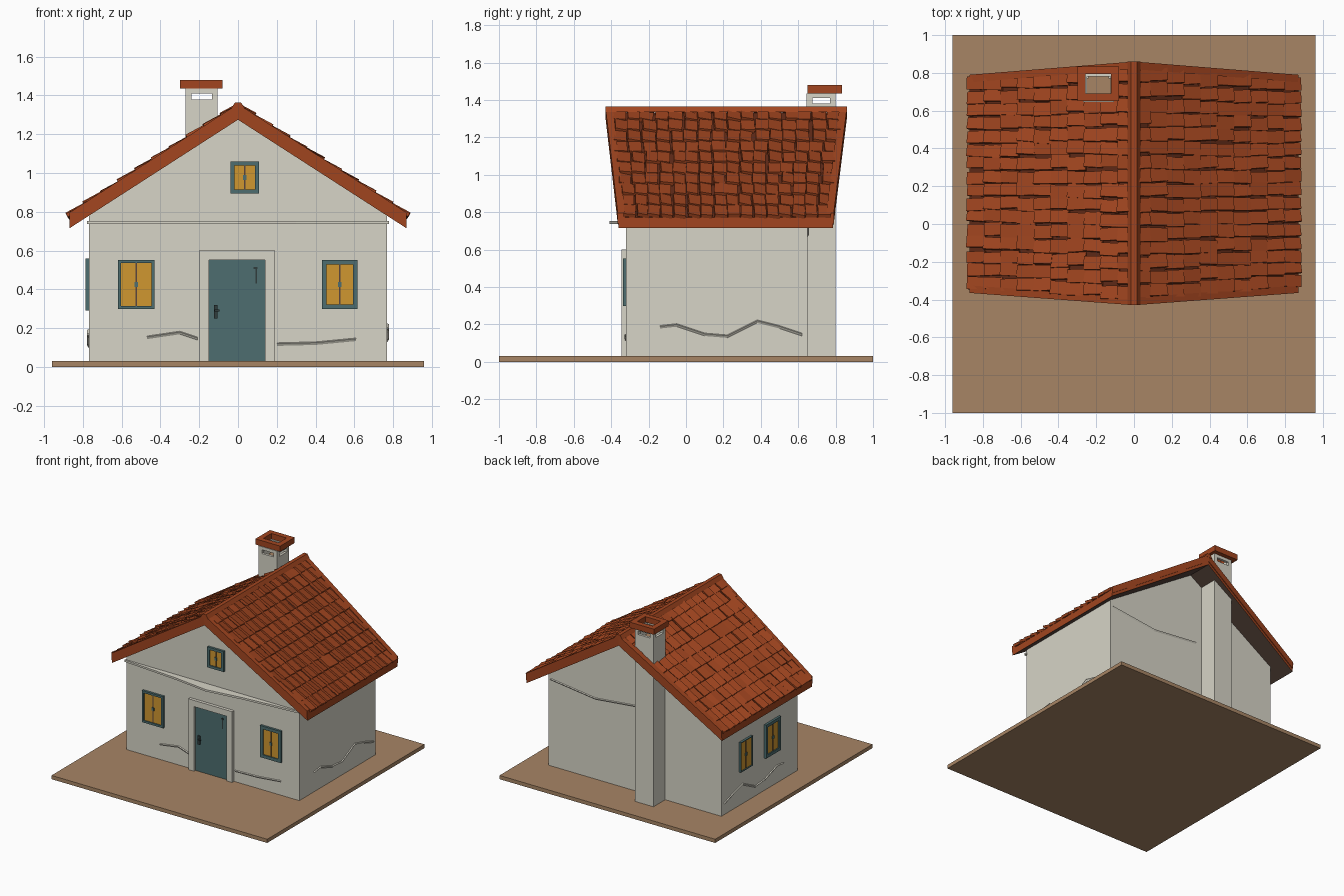
import bpy, bmesh, math, random
from mathutils import Matrix, Vector

if "Cube" in bpy.data.objects:
    bpy.data.objects.remove(bpy.data.objects["Cube"])
random.seed(4)

def mat(name, c):
    m = bpy.data.materials.new(name)
    m.diffuse_color = (*c, 1)
    m.use_nodes = True
    m.node_tree.nodes["Principled BSDF"].inputs["Base Color"].default_value = m.diffuse_color
    return m

PLASTER = mat("plaster", (0.68, 0.66, 0.57))
RUST = mat("rust_tile", (0.36, 0.06, 0.014))
DARK_RUST = mat("dark_rust", (0.12, 0.024, 0.009))
BROWN = mat("dark_brown", (0.10, 0.06, 0.045))
TEAL = mat("teal", (0.075, 0.155, 0.16))
AMBER = mat("amber", (0.63, 0.31, 0.03))
TAN = mat("tan", (0.39, 0.235, 0.13))
BLACK = mat("iron", (0.03, 0.045, 0.045))

def finish(name, bm, *mats):
    bmesh.ops.recalc_face_normals(bm, faces=bm.faces)
    me = bpy.data.meshes.new(name)
    bm.to_mesh(me)
    bm.free()
    for m in mats:
        me.materials.append(m)
    ob = bpy.data.objects.new(name, me)
    bpy.context.collection.objects.link(ob)
    return ob

def add_box(bm, x0, x1, y0, y1, z0, z1):
    M = Matrix.Translation(((x0+x1)/2, (y0+y1)/2, (z0+z1)/2)) @ Matrix.Diagonal((x1-x0, y1-y0, z1-z0, 1))
    bmesh.ops.create_cube(bm, size=1, matrix=M)

def boxes(name, m, *bs):
    bm = bmesh.new()
    for b in bs:
        add_box(bm, *b)
    return finish(name, bm, m)

def prism(name, m, pts, vec):
    bm = bmesh.new()
    f = bm.faces.new([bm.verts.new(p) for p in pts])
    r = bmesh.ops.extrude_face_region(bm, geom=[f])
    bmesh.ops.translate(bm, vec=vec, verts=[v for v in r["geom"] if isinstance(v, bmesh.types.BMVert)])
    return finish(name, bm, m)

# ground plate and gabled body
boxes("base_plate", TAN, (-0.96, 0.96, -1, 1, 0, 0.03))
prism("house_walls", PLASTER, [(-.77, -.32, .03), (.77, -.32, .03), (.77, -.32, .79),
      (0, -.32, 1.3), (-.77, -.32, .79)], (0, .97, 0))
# thin bowed ledge under the front gable
prism("gable_ledge", PLASTER, [(-.78, -.31, .737), (-.78, -.33, .737), (-.3, -.37, .737), (0, -.41, .737),
      (.3, -.37, .737), (.78, -.33, .737), (.78, -.31, .737)], (0, 0, .015))

# roof: slabs with dark underside, raised barge edges, tilted tiles
def zt(x, off=0):
    return 1.36 - .644*x - off

def roof_strip(name, s, ridge, eave, top, bot, mats):
    bm = bmesh.new()
    v = []
    for x, ys in ((0, ridge), (.87, eave)):
        for y in ys:
            for off in (top, bot):
                v.append(bm.verts.new((s*x, y, zt(x, off))))
    for q in ((0, 2, 6, 4), (1, 3, 7, 5), (0, 1, 3, 2), (4, 5, 7, 6), (0, 1, 5, 4), (2, 3, 7, 6)):
        f = bm.faces.new([v[i] for i in q])
    bmesh.ops.recalc_face_normals(bm, faces=bm.faces)
    for f in bm.faces:
        if len(mats) > 1:
            f.material_index = 1 if f.normal.z > .5 else 2 if f.normal.z < -.5 else 0
    return finish(name, bm, *mats)

ROWS, COLS = 10, 16
for s, side in ((-1, "left"), (1, "right")):
    roof_strip(side + "_roof_slab", s, (-.425, .855), (-.36, .785), .028, .085, (RUST, DARK_RUST, BROWN))
    roof_strip(side + "_front_barge", s, (-.43, -.39), (-.365, -.325), .004, .06, (RUST,))
    roof_strip(side + "_back_barge", s, (.82, .86), (.75, .79), .004, .06, (RUST,))
    d = Vector((s, 0, -.644)).normalized()
    n = Vector((s*.644, 0, 1)).normalized()
    bm = bmesh.new()
    for r in range(ROWS):
        t = (r + .5) / ROWS
        y0, y1 = -.40 + .06*t, .83 - .06*t
        w = (y1 - y0) / COLS
        for c in range(COLS):
            y = y0 + (c + .5 + (random.random() - .5)*.25) * w
            p = Vector((s*.885*t, y, zt(.885*t))) - n*(.016 + random.uniform(-.004, .004))
            R = Matrix((d, n.cross(d), n)).transposed().to_4x4()
            M = (Matrix.Translation(p) @ R
                 @ Matrix.Rotation(random.uniform(-.05, .05), 4, 'Z')
                 @ Matrix.Rotation(-s*random.uniform(.02, .26), 4, 'X')
                 @ Matrix.Rotation(-.08, 4, 'Y')
                 @ Matrix.Diagonal((.11, w*random.uniform(.86, 1.0), .02, 1)))
            bmesh.ops.create_cube(bm, size=1, matrix=M)
    finish(side + "_roof_tiles", bm, RUST)
prism("ridge_cap", RUST, [(-.035, -.43, 1.335), (.035, -.43, 1.335), (.015, -.43, 1.365), (-.015, -.43, 1.365)],
      (0, 1.29, 0))

# chimney: shaft, slotted hollow top, ring cap
X0, X1, Y0, Y1 = -.27, -.105, .645, .80
boxes("chimney_shaft", PLASTER, (X0, X1, Y0, Y1, .03, 1.33))
boxes("chimney_flue_floor", TAN, (X0+.02, X1-.02, Y0+.02, Y1-.02, 1.33, 1.335))

def ring(x0, x1, y0, y1, z0, z1, t):
    return [(x0, x1, y0, y0+t, z0, z1), (x0, x1, y1-t, y1, z0, z1),
            (x0, x0+t, y0+t, y1-t, z0, z1), (x1-t, x1, y0+t, y1-t, z0, z1)]

posts = [(a, a+.03, b, b+.03, 1.38, 1.41) for a in (X0, X1-.03) for b in (Y0, Y1-.03)]
boxes("chimney_top", PLASTER, *ring(X0, X1, Y0, Y1, 1.33, 1.38, .02), *posts,
      *ring(X0, X1, Y0, Y1, 1.41, 1.435, .02))
boxes("chimney_cap", RUST, *ring(-.30, -.08, .65, .835, 1.435, 1.48, .042))

# door with plaster surround
boxes("door_surround", PLASTER, (-.20, -.15, -.345, -.31, .03, .60), (.14, .19, -.345, -.31, .03, .60),
      (-.15, .14, -.345, -.31, .55, .60))
boxes("door", TEAL, (-.15, .14, -.327, -.31, .03, .55))
boxes("door_handle", BLACK, (-.125, -.105, -.336, -.326, .25, .32), (-.12, -.095, -.345, -.335, .285, .295))
boxes("door_hinge", BLACK, (.08, .10, -.331, -.326, .505, .515), (.09, .097, -.331, -.326, .43, .51))

# windows: built around the origin facing -y, then placed on a wall
def window(name, w, h, M, t=.028, dep=.018):
    parts = [("frame", TEAL, ring2(w, h, t, dep)),
             ("pane", AMBER, [(-w/2+t, w/2-t, -.009, 0, -h/2+t, h/2-t)]),
             ("mullion", BROWN, [(-.003, .003, -.012, -.008, -h/2+t, h/2-t)]),
             ("latch", TEAL, [(-.01, .01, -.016, -.008, -.012, .012)])]
    for pn, m, bs in parts:
        boxes(name + "_" + pn, m, *bs).matrix_world = M

def ring2(w, h, t, dep):
    return [(-w/2, w/2, -dep, 0, h/2-t, h/2), (-w/2, w/2, -dep, 0, -h/2, -h/2+t),
            (-w/2, -w/2+t, -dep, 0, -h/2+t, h/2-t), (w/2-t, w/2, -dep, 0, -h/2+t, h/2-t)]

T = Matrix.Translation
LEFT = Matrix.Rotation(-math.pi/2, 4, 'Z')
window("front_left_window", .19, .255, T((-.525, -.32, .425)), t=.017)
window("front_right_window", .185, .255, T((.525, -.32, .425)), t=.025)
window("gable_window", .145, .165, T((.035, -.32, .977)), t=.02)
window("side_window_front", .19, .27, T((-.77, .01, .425)) @ LEFT, t=.025)
window("side_window_back", .15, .24, T((-.77, .35, .42)) @ LEFT, t=.006)

# thin plaster cracks as low ridges along polylines on a wall
def crack(name, pts, axis, wall):
    bm = bmesh.new()
    for (a, za), (b, zb) in zip(pts, pts[1:]):
        def P(u, z, o):
            return (u, wall+o, z) if axis == 'x' else (wall+o, u, z)
        out = -.008 if wall < 0 else .008
        v = [bm.verts.new(P(*q)) for q in ((a, za-.012, 0), (b, zb-.012, 0), (b, zb, out), (a, za, out),
                                           (b, zb+.004, 0), (a, za+.004, 0))]
        bm.faces.new(v[:4])
        bm.faces.new((v[3], v[2], v[4], v[5]))
    return finish(name, bm, PLASTER)

crack("front_crack_left", [(-.47, .155), (-.30, .18), (-.21, .15)], 'x', -.32)
crack("front_crack_right", [(.2, .12), (.4, .125), (.61, .145)], 'x', -.32)
side = [(-.14, .19), (-.05, .20), (.1, .15), (.22, .14), (.38, .22), (.5, .19), (.62, .15)]
crack("right_crack", side, 'y', .77)
crack("left_crack", [(u, z-.03) for u, z in side], 'y', -.77)
crack("back_crack", [(-.05, .72), (.35, .68), (.75, .73)], 'x', .65)
